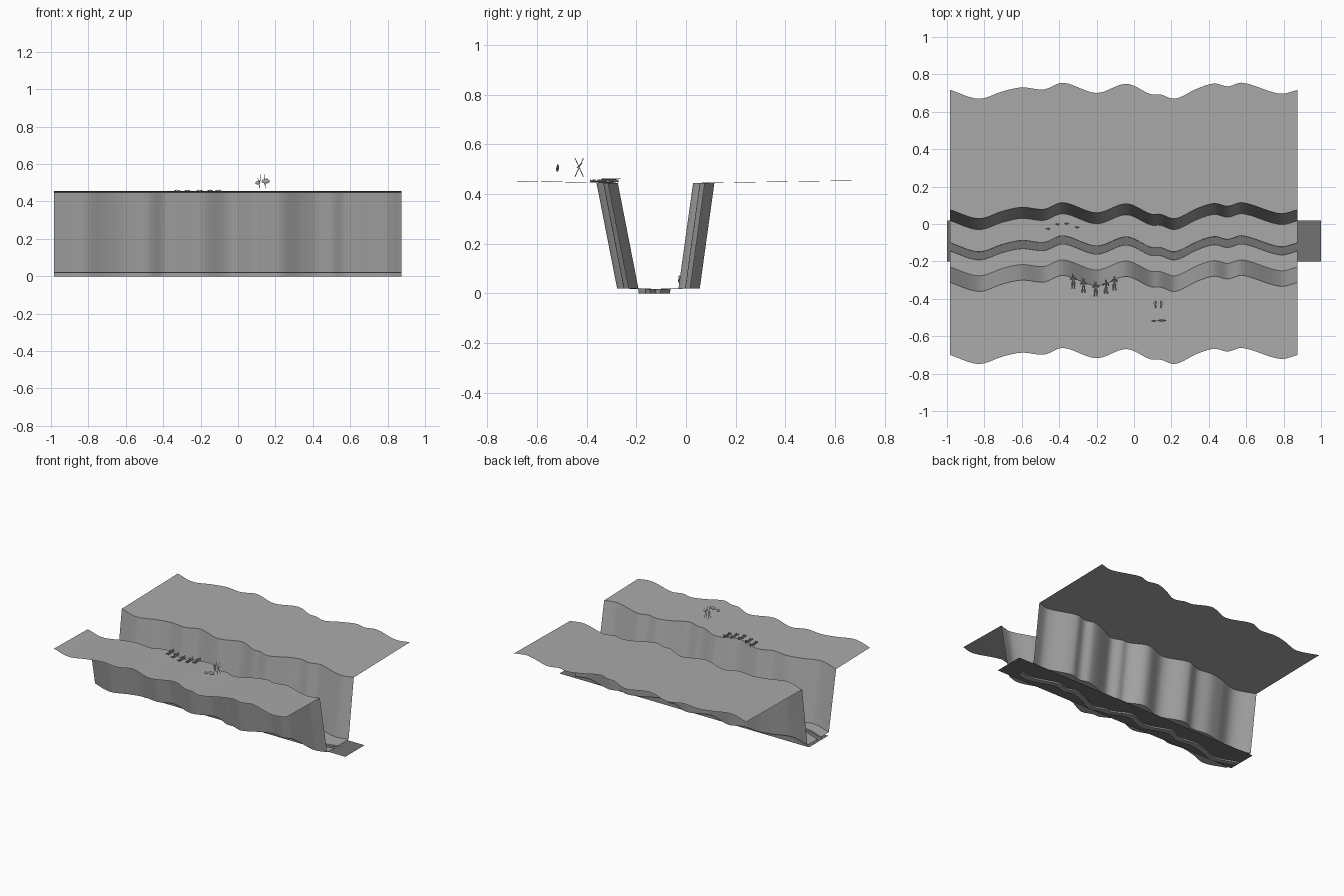
import bpy, bmesh, math
from mathutils import Vector, Matrix

if "Cube" in bpy.data.objects:
    bpy.data.objects.remove(bpy.data.objects["Cube"])


def material(name, v):
    m = bpy.data.materials.new(name)
    m.diffuse_color = (v, v, v, 1)
    m.use_nodes = True
    m.node_tree.nodes["Principled BSDF"].inputs["Base Color"].default_value = m.diffuse_color
    return m


EARTH = material("earth grey", 0.40)
WATER = material("dark grey", 0.17)

# sideways meander of the trench along x
WAVE = [(-.985, .003), (-.83, -.045), (-.70, -.005), (-.60, .015), (-.48, .005),
        (-.38, .040), (-.20, -.014), (-.04, .034), (.09, -.021), (.14, -.022),
        (.22, -.045), (.34, .010), (.43, .036), (.50, .021), (.58, .040),
        (.78, -.018), (.875, .002)]


def slope(k):
    a, b = WAVE[max(k - 1, 0)], WAVE[min(k + 1, len(WAVE) - 1)]
    return (b[1] - a[1]) / (b[0] - a[0])


def wave(x):
    k = 0
    while k < len(WAVE) - 2 and x > WAVE[k + 1][0]:
        k += 1
    (x0, y0), (x1, y1) = WAVE[k], WAVE[k + 1]
    d = x1 - x0
    t = (x - x0) / d
    return ((2*t**3 - 3*t*t + 1) * y0 + (t**3 - 2*t*t + t) * d * slope(k)
            + (3*t*t - 2*t**3) * y1 + (t**3 - t*t) * d * slope(k + 1))


def finish(name, bm, mat, smooth=True):
    me = bpy.data.meshes.new(name)
    bm.to_mesh(me)
    bm.free()
    me.materials.append(mat)
    if smooth:
        me.polygons.foreach_set("use_smooth", [True] * len(me.polygons))
        me.set_sharp_from_angle(angle=math.radians(35))
    ob = bpy.data.objects.new(name, me)
    bpy.context.collection.objects.link(ob)
    return ob


def sheet(name, profile, n=130):
    """Sweep a (y, z) profile along the meander."""
    bm = bmesh.new()
    rows = []
    for i in range(n + 1):
        x = -.985 + 1.86 * i / n
        rows.append([bm.verts.new((x, y + wave(x), z)) for y, z in profile])
    for a, b in zip(rows, rows[1:]):
        for j in range(len(profile) - 1):
            bm.faces.new((a[j], b[j], b[j + 1], a[j + 1]))
    return finish(name, bm, EARTH)


# ground and trench
sheet("front_bank", [(-.703, .453), (-.315, .445)])
sheet("front_wall", [(-.315, .445), (-.232, .02)])
sheet("trench_floor", [(-.232, .02), (-.147, .018), (-.145, 0),
                       (-.105, 0), (-.103, .018), (.015, .02)])
sheet("back_wall", [(.015, .02), (.074, .445)])
sheet("back_bank", [(.074, .445), (.715, .455)])

# flat water sheet through the drain channel
bm = bmesh.new()
bm.faces.new([bm.verts.new(p) for p in
              ((-1, -.2, .009), (1, -.2, .009), (1, .02, .009), (-1, .02, .009))])
finish("water", bm, WATER, False)


def rod(bm, a, b, r):
    a, b = Vector(a), Vector(b)
    m = Matrix.Translation((a + b) / 2) @ \
        (b - a).to_track_quat('Z', 'Y').to_matrix().to_4x4()
    bmesh.ops.create_cone(bm, cap_ends=True, segments=6, radius1=r, radius2=r * .8,
                          depth=(b - a).length, matrix=m)


def ball(bm, c, size):
    m = Matrix.Translation(c) @ Matrix.Diagonal((*size, 1))
    bmesh.ops.create_uvsphere(bm, u_segments=10, v_segments=6, radius=1, matrix=m)


def soldier(name, matrix):
    """Unit-high figure with a rifle, facing +y, placed by matrix."""
    bm = bmesh.new()
    for s in (-1, 1):
        rod(bm, (s * .06, 0, .48), (s * .10, 0, .03), .05)       # leg
        rod(bm, (s * .10, -.02, .03), (s * .11, .08, .02), .04)  # boot
        rod(bm, (s * .12, 0, .78), (s * .22, .04, .62), .04)     # upper arm
        rod(bm, (s * .22, .04, .62), (s * .06, .12, .80), .035)  # forearm
    rod(bm, (0, 0, .46), (0, 0, .82), .10)                       # torso
    ball(bm, (0, .01, .91), (.07, .07, .08))                     # head
    ball(bm, (0, .01, .95), (.09, .09, .045))                    # helmet
    rod(bm, (.06, .12, .62), (.06, .12, 1.12), .02)              # rifle
    bm.transform(matrix)
    finish(name, bm, EARTH)


# soldiers lying at the front rim, heads toward the trench
for i, x in enumerate((-.325, -.27, -.205, -.15, -.105)):
    m = (Matrix.Translation((x, wave(x) - .372, .452))
         @ Matrix.Rotation(-math.pi / 2, 4, 'X')
         @ Matrix.Rotation(math.pi, 4, 'Z') @ Matrix.Scale(.075, 4))
    soldier(f"lying_soldier_{i + 1}", m)

# soldiers standing on the floor by the back wall
for i, x in enumerate((-.46, -.41, -.36, -.305)):
    m = Matrix.Translation((x, wave(x) - .037, .02)) @ Matrix.Scale(.052, 4)
    soldier(f"standing_soldier_{i + 1}", m)

# loose cluster of thin crossing stakes over the front bank
bm = bmesh.new()
for dx in (-.016, .016):
    for s in (-1, 1):
        rod(bm, (.13 + dx, -.43 - s * .017, .47), (.13 + dx * .6, -.43 + s * .017, .545), .0018)
    rod(bm, (.13 + dx, -.44, .505), (.13 + dx * 1.6, -.418, .525), .0018)
finish("crossed_stakes", bm, EARTH)

# two small flattened pieces in front of the stakes
bm = bmesh.new()
ball(bm, (.148, -.516, .508), (.024, .005, .012))
ball(bm, (.106, -.518, .500), (.014, .005, .010))
finish("flat_pieces", bm, EARTH)
